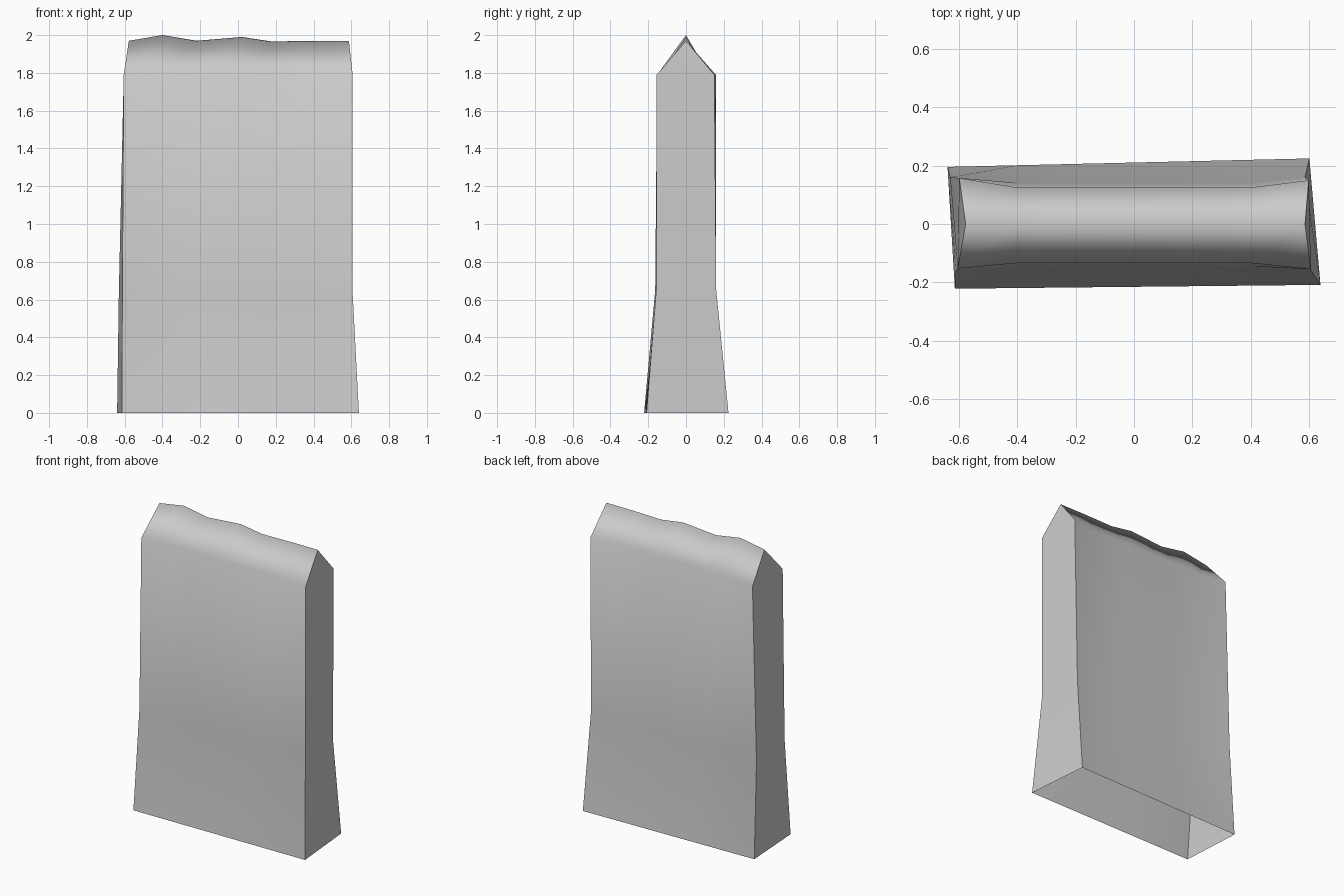
import bpy, bmesh

cube = bpy.data.objects.get("Cube")
if cube:
    bpy.data.objects.remove(cube)

# One stone colour
stone = bpy.data.materials.new("weathered_grey")
stone.use_nodes = True
colour = (0.6, 0.6, 0.6, 1)
stone.diffuse_color = colour
stone.node_tree.nodes["Principled BSDF"].inputs["Base Color"].default_value = colour

# Rails run along x: (left end, right end, inner y), lowest front to lowest back
rails = [
    ((-0.615, -0.222, 0), (0.64, -0.209, 0), None),
    ((-0.612, -0.163, 0.65), (0.605, -0.156, 0.67), -0.145),
    ((-0.605, -0.153, 1.79), (0.607, -0.155, 1.79), -0.134),
    ((-0.578, 0, 1.97), (0.587, 0, 1.97), None),
    ((-0.6, 0.158, 1.79), (0.6, 0.15, 1.79), 0.125),
    ((-0.631, 0.16, 0.63), (0.587, 0.16, 0.65), 0.141),
    ((-0.64, 0.196, 0), (0.602, 0.225, 0), None),
]
# Worn ridge: (x, z) between the two ends
ridge = [(-0.4, 2.0), (-0.22, 1.97), (0.02, 1.99), (0.18, 1.966), (0.4, 1.97)]
RIDGE = 3

bm = bmesh.new()
grid = []
for r, (a, b, inner_y) in enumerate(rails):
    row = [bm.verts.new(a)]
    for x, z in ridge:
        t = (x - a[0]) / (b[0] - a[0])
        y = a[1] + (b[1] - a[1]) * t if inner_y is None else inner_y
        height = z if r == RIDGE else a[2] + (b[2] - a[2]) * t
        row.append(bm.verts.new((x, y, height)))
    row.append(bm.verts.new(b))
    grid.append(row)

# Long sides and pitched top, smooth over the ridge
for low, high in zip(grid, grid[1:]):
    for c in range(len(low) - 1):
        bm.faces.new((low[c], low[c + 1], high[c + 1], high[c])).smooth = True

# Flat ends with sharp borders; the underside stays open
for c, turn in ((0, -1), (-1, 1)):
    p = [row[c] for row in grid]
    for loop in ((p[0], p[6], p[5], p[1]), (p[1], p[5], p[4], p[2]), (p[2], p[4], p[3])):
        bm.faces.new(loop[::turn]).smooth = True
    for v, w in zip(p, p[1:]):
        bm.edges.get((v, w)).smooth = False

mesh = bpy.data.meshes.new("standing_slab")
bm.to_mesh(mesh)
bm.free()
mesh.materials.append(stone)
slab = bpy.data.objects.new("standing_slab", mesh)
bpy.context.collection.objects.link(slab)
